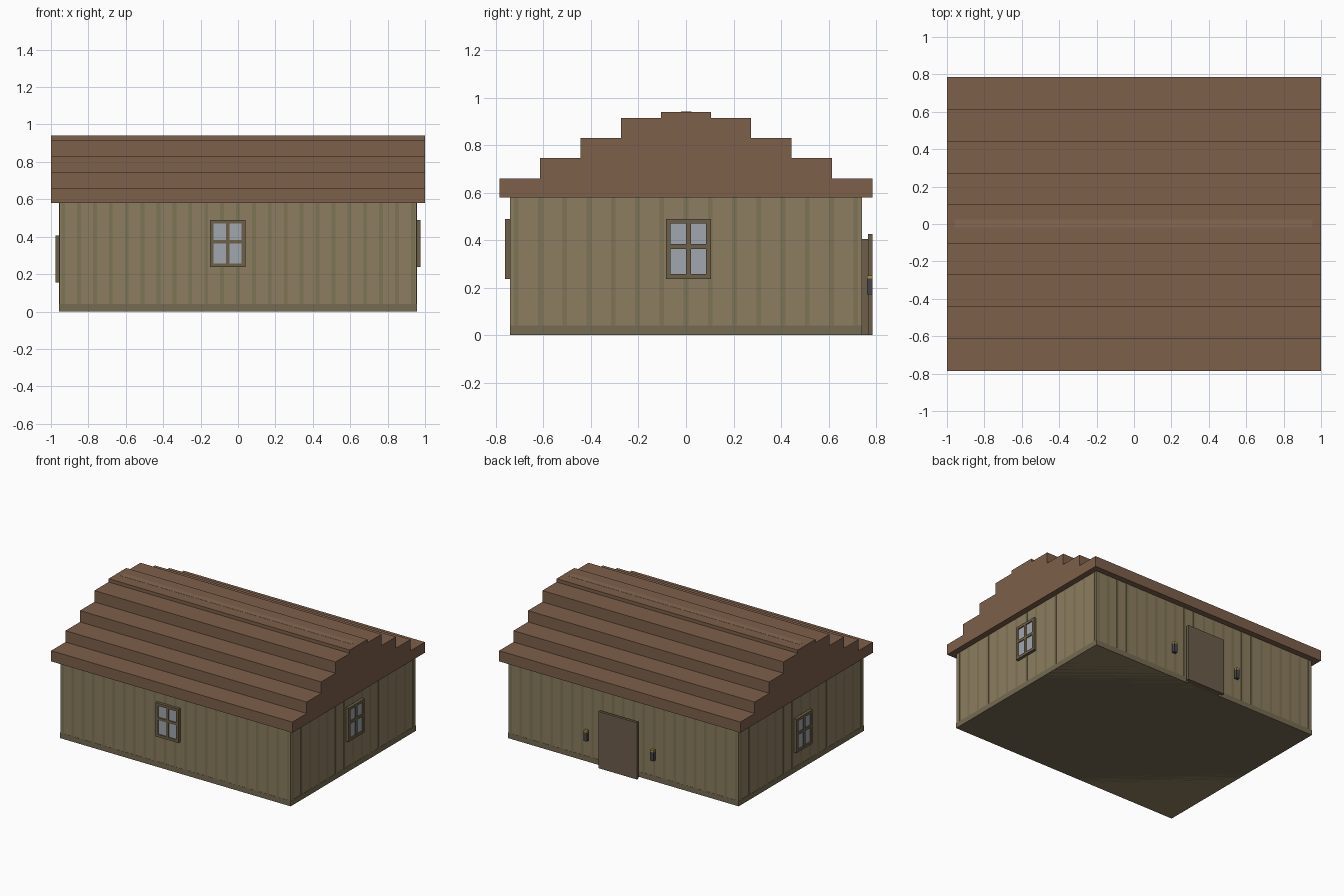
import bpy, bmesh
from mathutils import Matrix
from math import pi

if "Cube" in bpy.data.objects:
    bpy.data.objects.remove(bpy.data.objects["Cube"])


def material(name, r, g, b):
    m = bpy.data.materials.new(name)
    m.diffuse_color = (r, g, b, 1)
    m.use_nodes = True
    m.node_tree.nodes["Principled BSDF"].inputs["Base Color"].default_value = m.diffuse_color
    return m


WALL = material("wall_tan", 0.264, 0.205, 0.117)
STRIPE = material("batten_olive", 0.205, 0.177, 0.092)
BASE = material("base_brown", 0.18, 0.147, 0.085)
ROOF = material("roof_brown", 0.205, 0.115, 0.069)
RIDGE = material("ridge_brown", 0.235, 0.14, 0.085)
FRAME = material("frame_brown", 0.155, 0.115, 0.065)
GLASS = material("glass", 0.35, 0.39, 0.42)
DOOR = material("door_brown", 0.15, 0.11, 0.07)
IRON = material("iron", 0.06, 0.06, 0.065)
GOLD = material("lamp_gold", 0.45, 0.28, 0.06)


def finish(name, bm, mat, matrix=None):
    bmesh.ops.recalc_face_normals(bm, faces=bm.faces)
    me = bpy.data.meshes.new(name)
    bm.to_mesh(me)
    bm.free()
    me.materials.append(mat)
    ob = bpy.data.objects.new(name, me)
    bpy.context.collection.objects.link(ob)
    if matrix:
        ob.matrix_world = matrix
    return ob


def boxes(name, mat, spans, matrix=None):
    """One object from (x0, x1, y0, y1, z0, z1) boxes."""
    bm = bmesh.new()
    for x0, x1, y0, y1, z0, z1 in spans:
        place = (Matrix.Translation(((x0 + x1) / 2, (y0 + y1) / 2, (z0 + z1) / 2))
                 @ Matrix.Diagonal((x1 - x0, y1 - y0, z1 - z0, 1)))
        bmesh.ops.create_cube(bm, size=1, matrix=place)
    return finish(name, bm, mat, matrix)


HX, HY, HZ = 0.955, 0.74, 0.58

# Walls
boxes("walls", WALL, [(-HX, HX, -HY, HY, 0, HZ)])

# Skirting board around the foot of the walls
E = 0.0015
boxes("skirting", BASE, [(-HX - E, HX + E, -HY - E, HY + E, 0, 0.04)])

# Thin vertical battens on all four walls
bars = []
for i in range(23):
    x = -0.935 + i * 0.085
    for s in (-1, 1):
        bars.append((x - 0.01, x + 0.01, s * HY - E, s * HY + E, 0.04, HZ))
for i in range(15):
    y = -0.714 + i * 0.102
    for s in (-1, 1):
        bars.append((s * HX - E, s * HX + E, y - 0.01, y + 0.01, 0.04, HZ))
boxes("wall_battens", STRIPE, bars)

# Stepped roof, extruded from a mirrored stair profile
steps = [(0.785, 0.66), (0.615, 0.745), (0.443, 0.83), (0.273, 0.915), (0.105, 0.94)]
half, low = [], HZ
for w, top in steps:
    half += [(w, low), (w, top)]
    low = top
profile = half + [(-y, z) for y, z in reversed(half)]
bm = bmesh.new()
end = bm.faces.new([bm.verts.new((-1, y, z)) for y, z in profile])
ext = bmesh.ops.extrude_face_region(bm, geom=[end])
moved = [v for v in ext["geom"] if isinstance(v, bmesh.types.BMVert)]
bmesh.ops.translate(bm, verts=moved, vec=(2, 0, 0))
finish("stepped_roof", bm, ROOF)

# Inlaid ridge strip and small roof patch
boxes("ridge_strip", RIDGE, [(-0.96, 0.955, -0.02, 0.024, 0.935, 0.941)])
boxes("roof_patch", STRIPE, [(-0.81, -0.75, -0.59, -0.53, 0.655, 0.661)])


def window(name, matrix):
    """Four-pane window, local -y outwards, bottom centre at the origin."""
    w, h, t, d = 0.095, 0.253, 0.02, 0.022
    boxes(name + "_frame", FRAME, [
        (-w, -w + t, -d, 0, 0, h), (w - t, w, -d, 0, 0, h),
        (-w, w, -d, 0, 0, t), (-w, w, -d, 0, h - t, h),
        (-t / 2, t / 2, -d + 0.001, 0, t, h - t),
        (-w + t, w - t, -d + 0.001, 0, h / 2, h / 2 + t)], matrix)
    boxes(name + "_glass", GLASS, [(-w + t, w - t, -0.014, 0, t, h - t)], matrix)


# Windows: front, right and the lower one on the left
window("front_window", Matrix.Translation((-0.055, -HY, 0.237)))
window("right_window", Matrix.Translation((HX, 0.01, 0.237)) @ Matrix.Rotation(pi / 2, 4, "Z"))
window("left_window", Matrix.Translation((-HX, -0.01, 0.154)) @ Matrix.Rotation(-pi / 2, 4, "Z"))

# Back door: inner slab and slightly larger outer leaf
boxes("door_inner", FRAME, [(-0.12, 0.155, HY, 0.765, 0, 0.405)])
boxes("door_leaf", DOOR, [(-0.142, 0.177, 0.765, 0.785, 0, 0.425)])

# Lamps on each side of the door
for side, x in (("left", 0.287), ("right", -0.266)):
    boxes(side + "_lamp_body", IRON, [(x - 0.014, x + 0.014, 0.762, 0.785, 0.172, 0.238)])
    boxes(side + "_lamp_cap", GOLD, [(x - 0.014, x + 0.014, 0.762, 0.785, 0.238, 0.252)])
